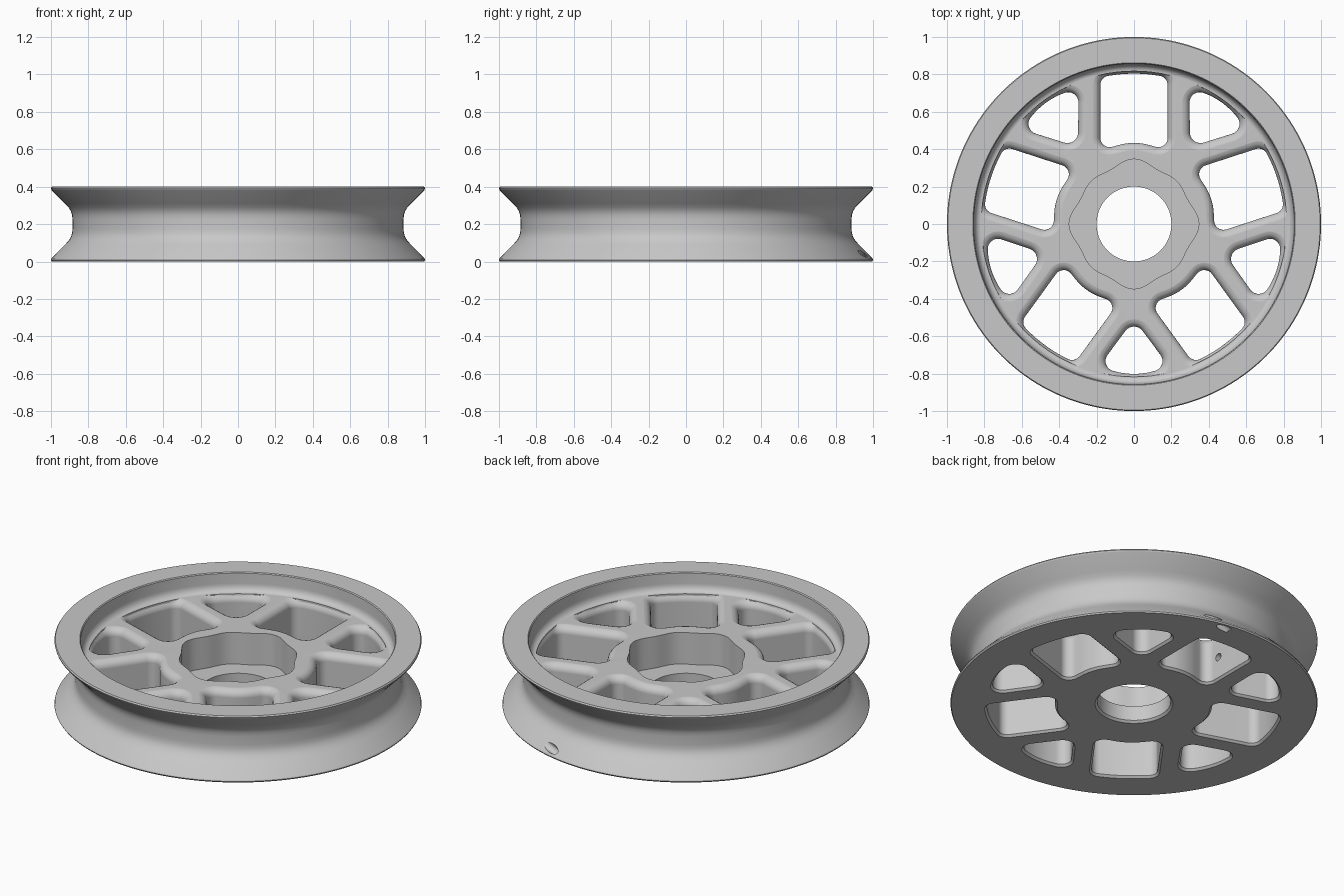
import bpy, bmesh, math
from mathutils import Vector, Matrix

old = bpy.data.objects.get("Cube")
if old:
    bpy.data.objects.remove(old, do_unlink=True)

WEB = 0.29      # height of the spoke surface
FLOOR = 0.10    # floor of the hub pocket
SEGS = 160

metal = bpy.data.materials.new("light_grey_metal")
metal.use_nodes = True
grey = (0.58, 0.58, 0.58, 1)
metal.diffuse_color = grey
metal.node_tree.nodes["Principled BSDF"].inputs["Base Color"].default_value = grey


def make_object(name, bm):
    bmesh.ops.recalc_face_normals(bm, faces=bm.faces[:])
    mesh = bpy.data.meshes.new(name)
    bm.to_mesh(mesh)
    bm.free()
    mesh.materials.append(metal)
    obj = bpy.data.objects.new(name, mesh)
    bpy.context.scene.collection.objects.link(obj)
    return obj


def bridge(bm, a, b):
    for i in range(len(a)):
        j = (i + 1) % len(a)
        bm.faces.new((a[i], a[j], b[j], b[i]))


def loft(bm, rings):
    """Closed solid through a stack of matching rings."""
    loops = [[bm.verts.new(p) for p in ring] for ring in rings]
    for a, b in zip(loops, loops[1:]):
        bridge(bm, a, b)
    bm.faces.new(loops[0][::-1])
    bm.faces.new(loops[-1])


def rounded(corners, steps=8):
    """Points and outward normals of a counter-clockwise outline with filleted corners."""
    out = []
    n = len(corners)
    for i, (x, y, r) in enumerate(corners):
        p = Vector((x, y))
        u = (Vector(corners[i - 1][:2]) - p).normalized()
        v = (Vector(corners[(i + 1) % n][:2]) - p).normalized()
        half = u.angle(v) / 2
        sign = 1 if u.x * v.y - u.y * v.x < 0 else -1
        centre = p + (u + v).normalized() * r / math.sin(half)
        t = r / math.tan(half)
        a, b = p + u * t - centre, p + v * t - centre
        start = math.atan2(a.y, a.x)
        turn = math.atan2(a.x * b.y - a.y * b.x, a.dot(b))
        for k in range(steps + 1):
            ang = start + turn * k / steps
            d = Vector((math.cos(ang), math.sin(ang)))
            out.append((centre + d * r, d * sign))
    return out


def window(bm, outline, angle):
    """Window cutter with a rounded top edge and a small bottom chamfer."""
    f = 0.045
    levels = [(-0.02, 0.012), (0.0, 0.012), (0.012, 0)]
    for k in range(6):
        t = math.radians(16 * k)
        levels.append((WEB - f + f * math.sin(t), f * (1 - math.cos(t))))
    levels.append((WEB + 0.0008, f))
    spin = Matrix.Rotation(angle, 3, 'Z')
    rings = []
    for z, off in levels:
        ring = []
        for p, nrm in outline:
            q = p + nrm * off
            if q.length > 0.817:
                q = q.normalized() * 0.817
            ring.append(spin @ Vector((q.x, q.y, z)))
        rings.append(ring)
    loft(bm, rings)


def rod(bm, start, end, radius):
    start, end = Vector(start), Vector(end)
    axis = end - start
    place = Matrix.Translation((start + end) / 2) @ axis.to_track_quat('Z', 'Y').to_matrix().to_4x4()
    bmesh.ops.create_cone(bm, cap_ends=True, segments=20, radius1=radius,
                          radius2=radius, depth=axis.length, matrix=place)


# Wheel body: turned cross-section with a grooved rim and a sunken web
groove = [(0.995, 0), (1, 0.008), (0.997, 0.018), (0.925, 0.09), (0.905, 0.112),
          (0.893, 0.132), (0.887, 0.152), (0.885, 0.175)]
profile = [(0.2, 0.012), (0.212, 0)] + groove + [(r, 0.4 - z) for r, z in reversed(groove)]
profile += [(0.862, 0.4), (0.857, 0.395), (0.855, 0.335)]
for k in range(1, 7):
    t = math.radians(15 * k)
    profile.append((0.82 + 0.035 * math.cos(t), WEB + 0.045 * (1 - math.sin(t))))
profile += [(0.2, WEB)]

bm = bmesh.new()
columns = []
for s in range(SEGS):
    a = 2 * math.pi * s / SEGS
    columns.append([bm.verts.new((r * math.cos(a), r * math.sin(a), z)) for r, z in profile])
for s in range(SEGS):
    bridge(bm, columns[s], columns[(s + 1) % SEGS])
wheel = make_object("wheel", bm)

# Five large and five small windows
large = rounded([(-0.18, 0.395, 0.05), (0, 0.445, 0.3), (0.18, 0.395, 0.05),
                 (0.18, 0.785, 0.05), (0, 0.815, 0.8), (-0.18, 0.785, 0.05)])
small = rounded([(0, 0.51, 0.057), (0.19, 0.765, 0.055),
                 (0, 0.815, 0.4), (-0.19, 0.765, 0.055)])
bm = bmesh.new()
for k in range(5):
    window(bm, large, math.radians(72 * k))
    window(bm, small, math.radians(72 * k + 36))

# Wavy hub pocket
pocket = []
for s in range(96):
    a = 2 * math.pi * s / 96
    r = 0.325 + 0.012 * math.cos(4 * a) + 0.01 * math.cos(8 * a)
    pocket.append((r * math.cos(a), r * math.sin(a)))
loft(bm, [[(x, y, z) for x, y in pocket] for z in (FLOOR, 0.45)])
window_cutter = make_object("window_cutter", bm)

# Rim notch and the small drilled pits in one window
bm = bmesh.new()
rod(bm, (0.31, 0.945, 0.075), (0.12, 0.945, -0.01), 0.025)
rod(bm, (-0.22, 0.5, 0.14), (0.22, 0.5, 0.14), 0.022)
drill_cutter = make_object("drill_cutter", bm)

# Cut the body and keep the result as one clean mesh
cutters = (window_cutter, drill_cutter)
for cutter in cutters:
    cutter.hide_render = True
    mod = wheel.modifiers.new(cutter.name, 'BOOLEAN')
    mod.operation = 'DIFFERENCE'
    mod.solver = 'EXACT'
    mod.object = cutter
depsgraph = bpy.context.evaluated_depsgraph_get()
cut_mesh = bpy.data.meshes.new_from_object(wheel.evaluated_get(depsgraph))
wheel.modifiers.clear()
wheel.data = cut_mesh
for cutter in cutters:
    bpy.data.objects.remove(cutter, do_unlink=True)
wheel.data.materials.clear()
wheel.data.materials.append(metal)

# Smooth shading with crisp machined edges
for obj in bpy.context.selected_objects:
    obj.select_set(False)
wheel.select_set(True)
bpy.context.view_layer.objects.active = wheel
bpy.ops.object.shade_smooth_by_angle(angle=math.radians(32))
weighted = wheel.modifiers.new("weighted_normals", 'WEIGHTED_NORMAL')
weighted.keep_sharp = True
